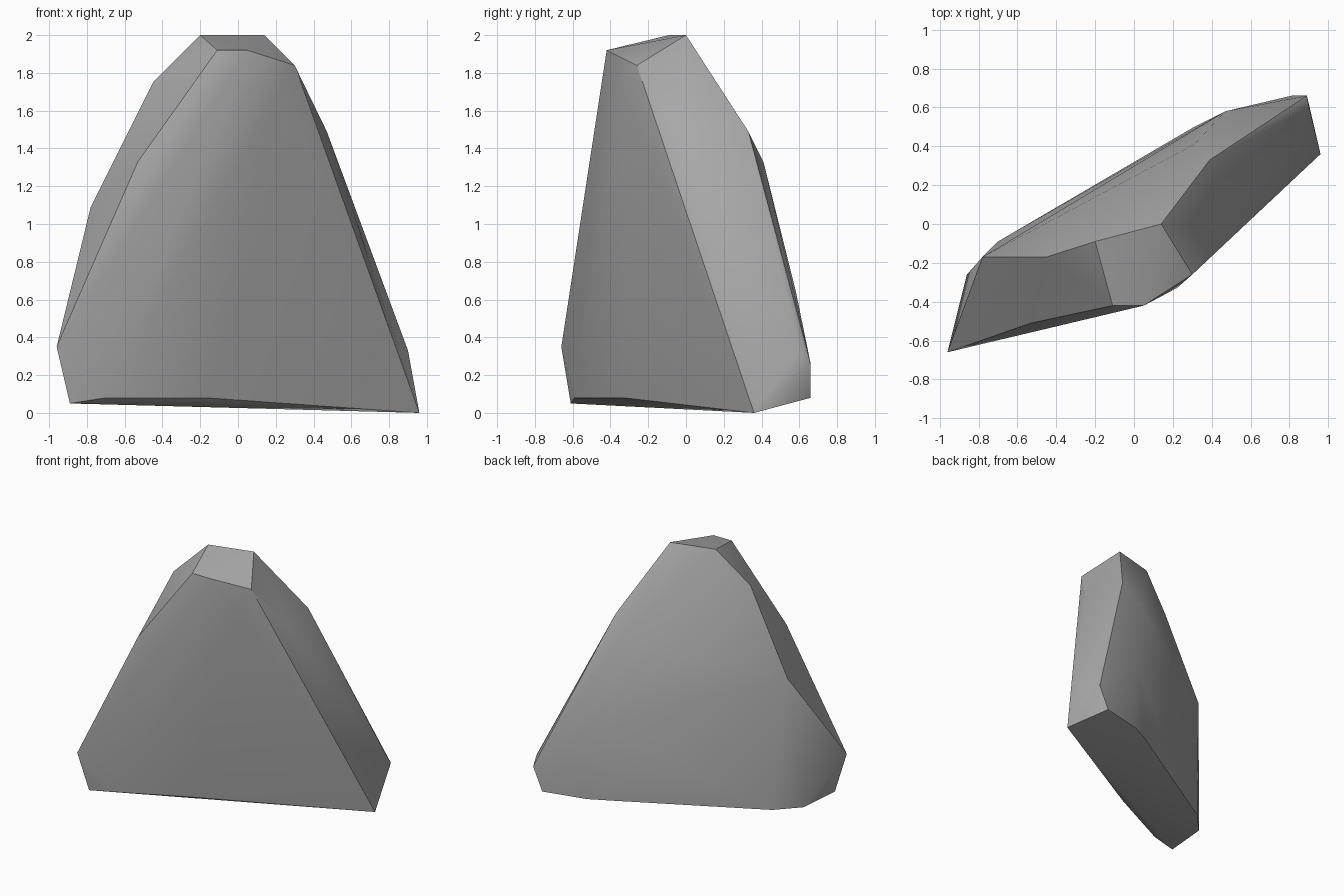
import bpy
import bmesh
import math

default_cube = bpy.data.objects.get("Cube")
if default_cube:
    bpy.data.objects.remove(default_cube, do_unlink=True)


def flat_material(name, colour):
    material = bpy.data.materials.new(name)
    material.use_nodes = True
    material.diffuse_color = colour
    shader = material.node_tree.nodes["Principled BSDF"]
    shader.inputs["Base Color"].default_value = colour
    return material


def hull_object(name, corners, material, smooth_angle):
    """Wrap a chiselled convex solid around the given corner points."""
    bm = bmesh.new()
    for corner in corners:
        bm.verts.new(corner)
    result = bmesh.ops.convex_hull(bm, input=bm.verts[:])
    unused = {v for key in ("geom_interior", "geom_unused")
              for v in result[key] if isinstance(v, bmesh.types.BMVert)}
    bmesh.ops.delete(bm, geom=list(unused), context="VERTS")
    bmesh.ops.recalc_face_normals(bm, faces=bm.faces[:])
    mesh = bpy.data.meshes.new(name)
    bm.to_mesh(mesh)
    bm.free()
    mesh.materials.append(material)
    obj = bpy.data.objects.new(name, mesh)
    bpy.context.collection.objects.link(obj)
    bpy.ops.object.select_all(action="DESELECT")
    obj.select_set(True)
    bpy.context.view_layer.objects.active = obj
    bpy.ops.object.shade_smooth_by_angle(angle=smooth_angle)
    return obj


# Sloping flat summit
summit = [(-.2, -.09, 2), (.14, 0, 2), (-.11, -.42, 1.92),
          (.05, -.42, 1.92), (.3, -.26, 1.84)]

# Ridge and facets running down the right end
right_end = [(-.45, -.17, 1.75), (-.53, -.51, 1.33), (-.78, -.17, 1.09),
             (-.96, -.66, .35)]

# Ridge and facets running down the left end
left_end = [(.22, -.33, 1.7), (.47, -.02, 1.49), (.39, .33, 1.49),
            (.9, .6, .33), (.89, .66, .26)]

# Gentle bulge of the back
back_bulge = [(.31, .41, 1.33), (.47, .58, .65)]

# Uneven underside
underside = [(-.89, -.61, .05), (-.7, -.59, .08), (-.17, -.33, .08),
             (.96, .36, 0), (.81, .66, .08), (.47, .58, .08),
             (.31, .5, .08), (-.7, -.09, .05), (-.86, -.26, .05)]

stone = flat_material("stone grey", (.4, .4, .4, 1))
hull_object("rock", summit + right_end + left_end + back_bulge + underside,
            stone, math.radians(30))
